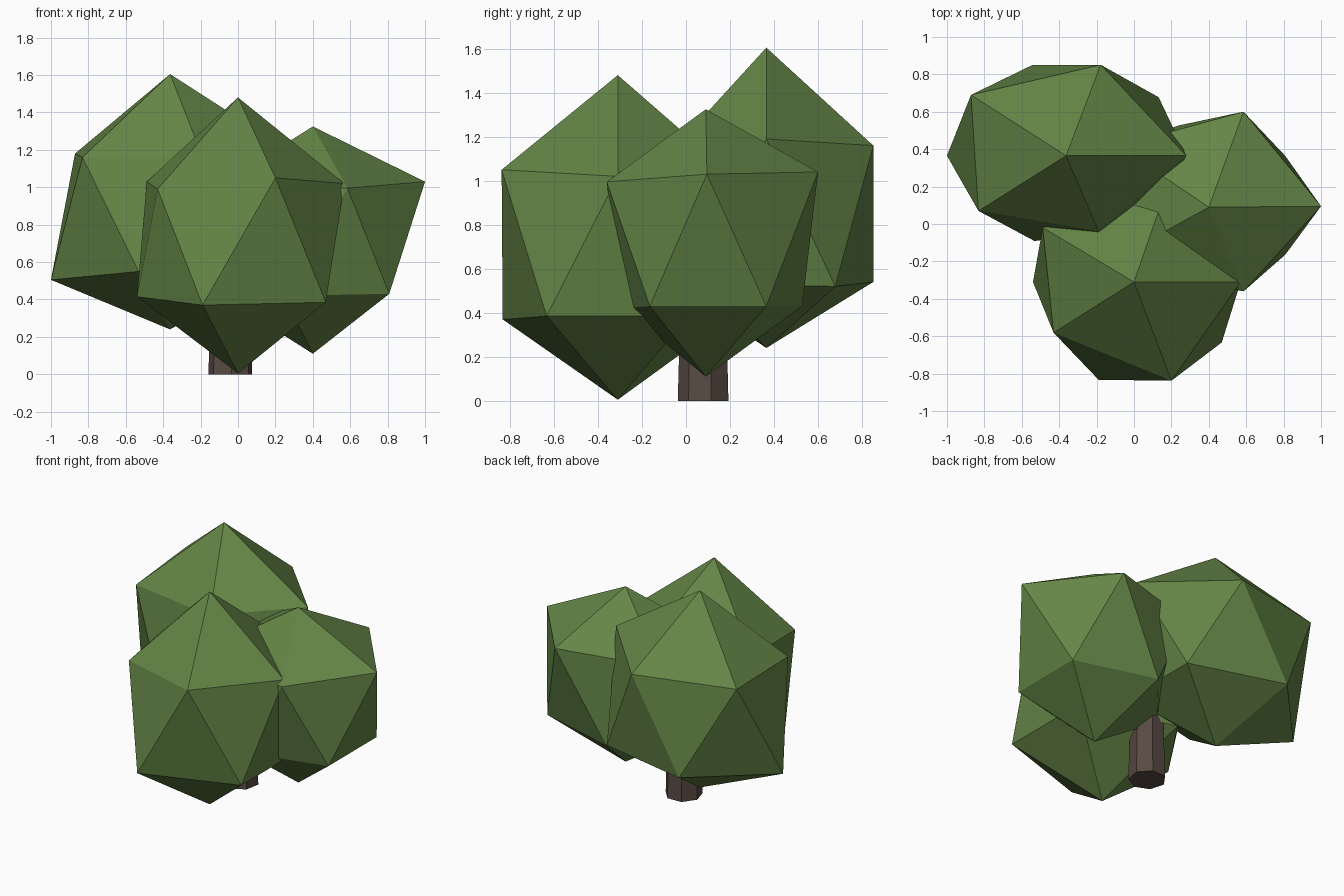
import bpy
import bmesh
from math import cos, sin, radians
from mathutils import Vector, Matrix

cube = bpy.data.objects.get("Cube")
if cube:
    bpy.data.objects.remove(cube, do_unlink=True)


def make_material(name, rgb):
    mat = bpy.data.materials.new(name)
    mat.use_nodes = True
    colour = (*rgb, 1.0)
    mat.diffuse_color = colour
    mat.node_tree.nodes["Principled BSDF"].inputs["Base Color"].default_value = colour
    return mat


leaf_green = make_material("leaf green", (0.127, 0.235, 0.061))
bark_brown = make_material("bark brown", (0.10, 0.068, 0.058))


def finish(name, bm, material):
    bmesh.ops.recalc_face_normals(bm, faces=bm.faces)
    mesh = bpy.data.meshes.new(name)
    bm.to_mesh(mesh)
    bm.free()
    mesh.materials.append(material)
    obj = bpy.data.objects.new(name, mesh)
    bpy.context.collection.objects.link(obj)
    return obj


def ring(bm, centre, radii, start, nudges):
    """Five points on an ellipse, some pushed a little for a natural look."""
    points = []
    for k in range(5):
        a = radians(start + 72 * k)
        p = Vector(centre) + Vector((radii[0] * cos(a), radii[1] * sin(a), 0))
        points.append(bm.verts.new(p + Vector(nudges.get(k, (0, 0, 0)))))
    return points


def leaf_clump(name, axis, bottom, top, upper, lower):
    """Uneven twenty-sided clump: two tips joined by two rings of five."""
    bm = bmesh.new()
    tip = bm.verts.new((*axis, top))
    base = bm.verts.new((*axis, bottom))
    up = ring(bm, upper[0], upper[1], 0, upper[2])
    low = ring(bm, lower[0], lower[1], 36, lower[2])
    for k in range(5):
        n = (k + 1) % 5
        bm.faces.new((tip, up[k], up[n]))
        bm.faces.new((up[k], low[k], up[n]))
        bm.faces.new((low[k], low[n], up[n]))
        bm.faces.new((base, low[n], low[k]))
    return finish(name, bm, leaf_green)


# Foliage: three overlapping clumps
leaf_clump("front_leaf_clump", (0, -0.31), 0.005, 1.48,
           upper=((0.01, -0.31, 1.02), (0.56, 0.555),
                  {2: (-0.045, -0.035, 0.01), 3: (0.013, 0.055, -0.03),
                   4: (0.017, 0, 0.03)}),
           lower=((0, -0.31, 0.385), (0.58, 0.55),
                  {2: (0.04, 0, 0.03), 3: (-0.01, 0, -0.015)}))

leaf_clump("left_leaf_clump", (0.4, 0.09), 0.11, 1.325,
           upper=((0.4, 0.12, 1.02), (0.6, 0.505),
                  {0: (0, -0.025, 0.01), 1: (0, 0, 0.02), 4: (0, 0, -0.025)}),
           lower=((0.4, 0.1, 0.43), (0.505, 0.45), {3: (0, 0.04, -0.01)}))

leaf_clump("back_leaf_clump", (-0.363, 0.365), 0.24, 1.605,
           upper=((-0.36, 0.39, 1.16), (0.62, 0.485),
                  {0: (0.02, -0.025, 0.03), 1: (-0.01, 0, 0),
                   2: (-0.01, 0.015, 0.02), 3: (0.03, -0.035, 0),
                   4: (-0.02, 0.03, 0)}),
           lower=((-0.38, 0.375, 0.53), (0.62, 0.49),
                  {0: (0.01, 0.015, -0.01), 1: (0.03, 0.01, 0.01),
                   2: (0, -0.01, -0.025), 3: (0.04, 0, 0.02)}))

# Trunk: short seven-sided post, its top hidden in the foliage
height = 0.55
bm = bmesh.new()
bmesh.ops.create_cone(
    bm, cap_ends=True, segments=7, radius1=0.12, radius2=0.105, depth=height,
    matrix=Matrix.Translation((-0.04, 0.0825, height / 2))
    @ Matrix.Rotation(radians(-74.6), 4, "Z"))
finish("trunk", bm, bark_brown)
